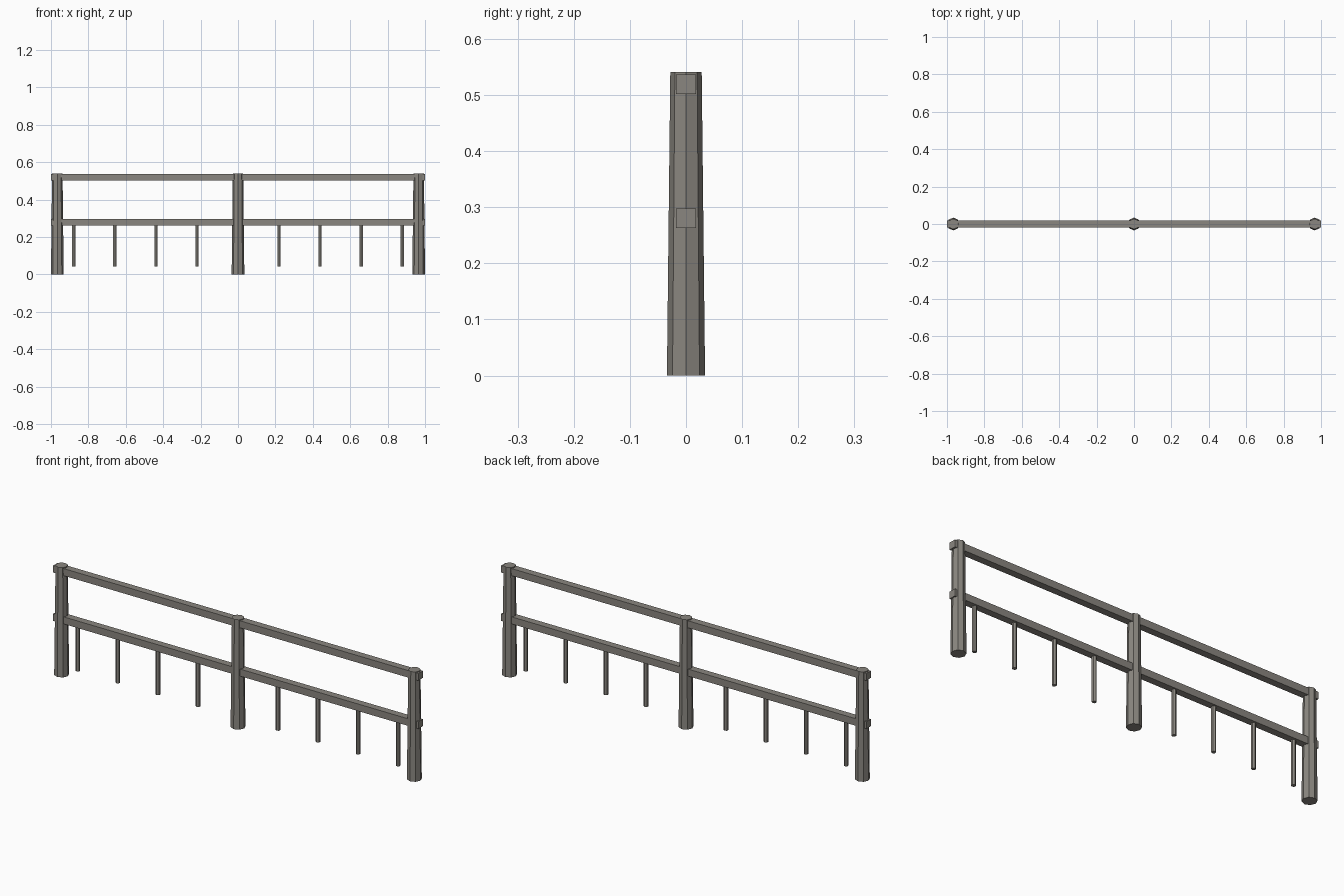
import bpy, bmesh, math
from mathutils import Matrix

if "Cube" in bpy.data.objects:
    bpy.data.objects.remove(bpy.data.objects["Cube"])

wood = bpy.data.materials.new("weathered grey wood")
wood.diffuse_color = (0.255, 0.24, 0.215, 1)
wood.use_nodes = True
wood.node_tree.nodes["Principled BSDF"].inputs["Base Color"].default_value = wood.diffuse_color


def finish(name, bm):
    mesh = bpy.data.meshes.new(name)
    bm.to_mesh(mesh)
    bm.free()
    mesh.materials.append(wood)
    obj = bpy.data.objects.new(name, mesh)
    bpy.context.collection.objects.link(obj)


def prism(name, x, z0, z1, r0, r1, sides):
    # Upright, optionally tapered, flat-sided pole
    bm = bmesh.new()
    bmesh.ops.create_cone(bm, cap_ends=True, segments=sides, radius1=r0,
                          radius2=r1, depth=z1 - z0,
                          matrix=Matrix.Translation((x, 0, (z0 + z1) / 2)))
    finish(name, bm)


def rail(name, z, length, size):
    # Square rail running through all posts
    bm = bmesh.new()
    bmesh.ops.create_cube(bm, size=1, matrix=Matrix.Translation((0, 0, z))
                          @ Matrix.Diagonal((length, size, size, 1)))
    finish(name, bm)


# Three tapered octagonal posts
for name, x in (("left_post", -0.966), ("middle_post", 0), ("right_post", 0.966)):
    prism(name, x, 0, 0.541, 0.034, 0.028, 8)

# Two horizontal rails
rail("top_rail", 0.519, 2.0, 0.035)
rail("lower_rail", 0.28, 2.0, 0.035)

# Thin pickets hanging from the lower rail, none at the middle post
for i in range(-4, 5):
    if i:
        prism(f"picket_{i + 5}", i * 0.2193, 0.042, 0.27, 0.0105, 0.0105, 6)
